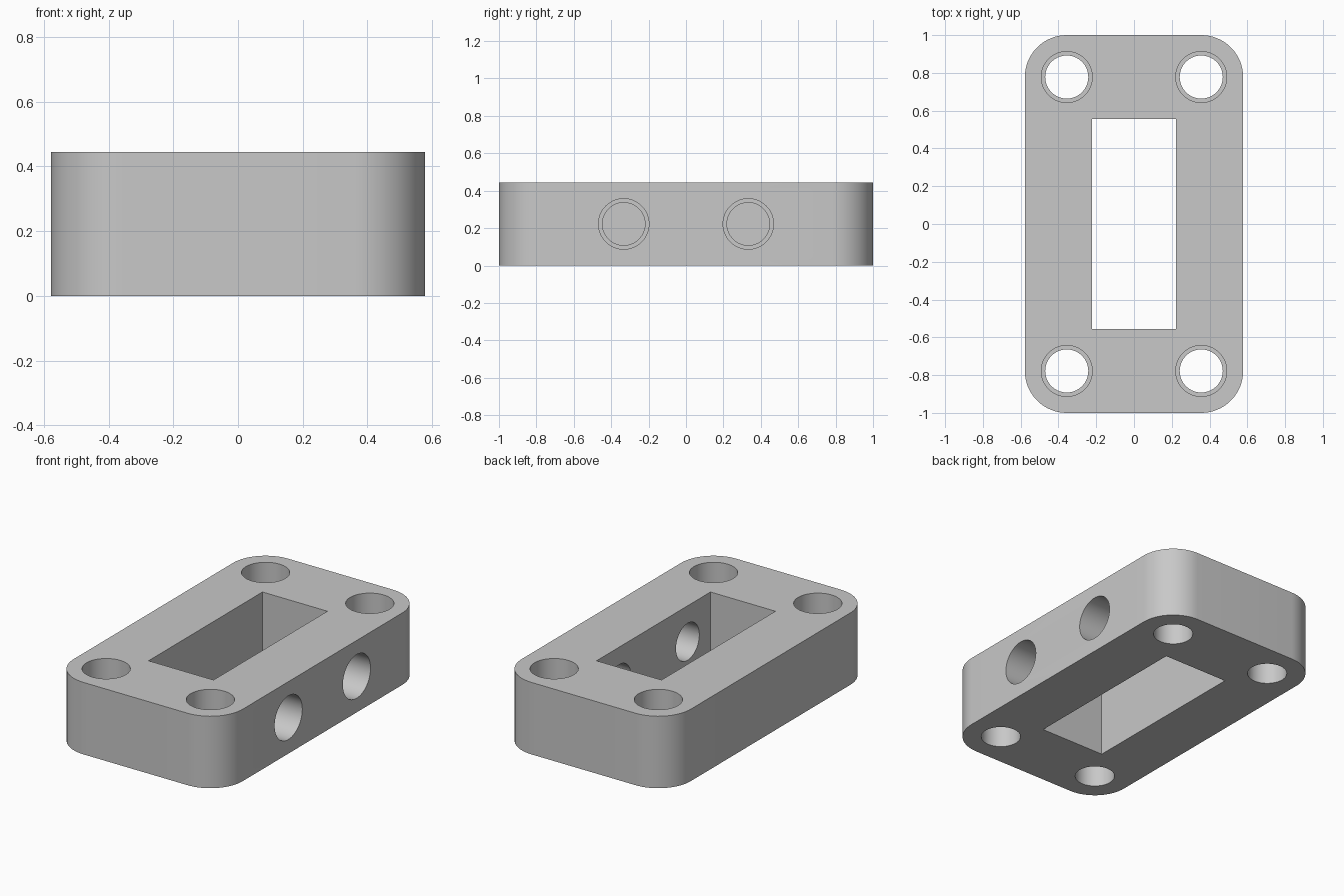
import bpy, bmesh, math
from mathutils import Matrix

if "Cube" in bpy.data.objects:
    bpy.data.objects.remove(bpy.data.objects["Cube"])

HX, HY, H, R = 0.578, 1.0, 0.4445, 0.222   # half width, half length, height, corner radius
R_WIDE, R_NARROW = 0.135, 0.114            # stepped hole radii

metal = bpy.data.materials.new("plain grey")
metal.diffuse_color = (0.58, 0.58, 0.58, 1)
metal.use_nodes = True
metal.node_tree.nodes["Principled BSDF"].inputs["Base Color"].default_value = metal.diffuse_color


def make_object(name, bm):
    bmesh.ops.recalc_face_normals(bm, faces=bm.faces)
    mesh = bpy.data.meshes.new(name)
    bm.to_mesh(mesh)
    bm.free()
    mesh.materials.append(metal)
    obj = bpy.data.objects.new(name, mesh)
    bpy.context.collection.objects.link(obj)
    return obj


def prism(name, points, z0, z1):
    bm = bmesh.new()
    face = bm.faces.new([bm.verts.new((x, y, z0)) for x, y in points])
    top = bmesh.ops.extrude_face_region(bm, geom=[face])["geom"]
    verts = [v for v in top if isinstance(v, bmesh.types.BMVert)]
    bmesh.ops.translate(bm, verts=verts, vec=(0, 0, z1 - z0))
    return make_object(name, bm)


def stepped_drill(name, depth, length, matrix, n=64):
    # Drill enters at local z = 0 and points along -z, wide first, then narrow
    bm = bmesh.new()
    rings = []
    for r, z in ((R_WIDE, 0.1), (R_WIDE, -depth), (R_NARROW, -depth), (R_NARROW, -length)):
        rings.append([bm.verts.new((r * math.cos(2 * math.pi * i / n),
                                    r * math.sin(2 * math.pi * i / n), z)) for i in range(n)])
    for a, b in zip(rings, rings[1:]):
        for i in range(n):
            j = (i + 1) % n
            bm.faces.new((a[i], a[j], b[j], b[i]))
    bm.faces.new(rings[0])
    bm.faces.new(rings[-1])
    bm.transform(matrix)
    return make_object(name, bm)


# Rounded block
outline = []
for k, (sx, sy) in enumerate(((1, 1), (-1, 1), (-1, -1), (1, -1))):
    for i in range(17):
        a = math.pi / 2 * (k + i / 16)
        outline.append((sx * (HX - R) + R * math.cos(a), sy * (HY - R) + R * math.sin(a)))
block = prism("mounting_block", outline, 0, H)

# Rectangular window
wx, wy = 0.222, 0.556
cutters = [prism("window_cutter", [(wx, wy), (-wx, wy), (-wx, -wy), (wx, -wy)], -0.1, H + 0.1)]

# Four vertical corner holes
for sx in (-1, 1):
    for sy in (-1, 1):
        place = Matrix.Translation((sx * 0.356, sy * 0.778, H))
        cutters.append(stepped_drill("corner_hole_cutter", H / 2, H + 0.1, place))

# Two holes through the right wall only
for sy in (-1, 1):
    place = Matrix.Translation((HX, sy * 0.333, H / 2)) @ Matrix.Rotation(math.pi / 2, 4, 'Y')
    cutters.append(stepped_drill("side_hole_cutter", 0.19, 0.5, place))

# Cut everything out of the block
bpy.context.view_layer.objects.active = block
block.select_set(True)
for cutter in cutters:
    cutter.hide_render = True
    mod = block.modifiers.new("cut", 'BOOLEAN')
    mod.operation = 'DIFFERENCE'
    mod.solver = 'EXACT'
    mod.object = cutter
    bpy.ops.object.modifier_apply(modifier=mod.name)
    bpy.data.objects.remove(cutter)

bpy.ops.object.shade_smooth_by_angle(angle=math.radians(30))
